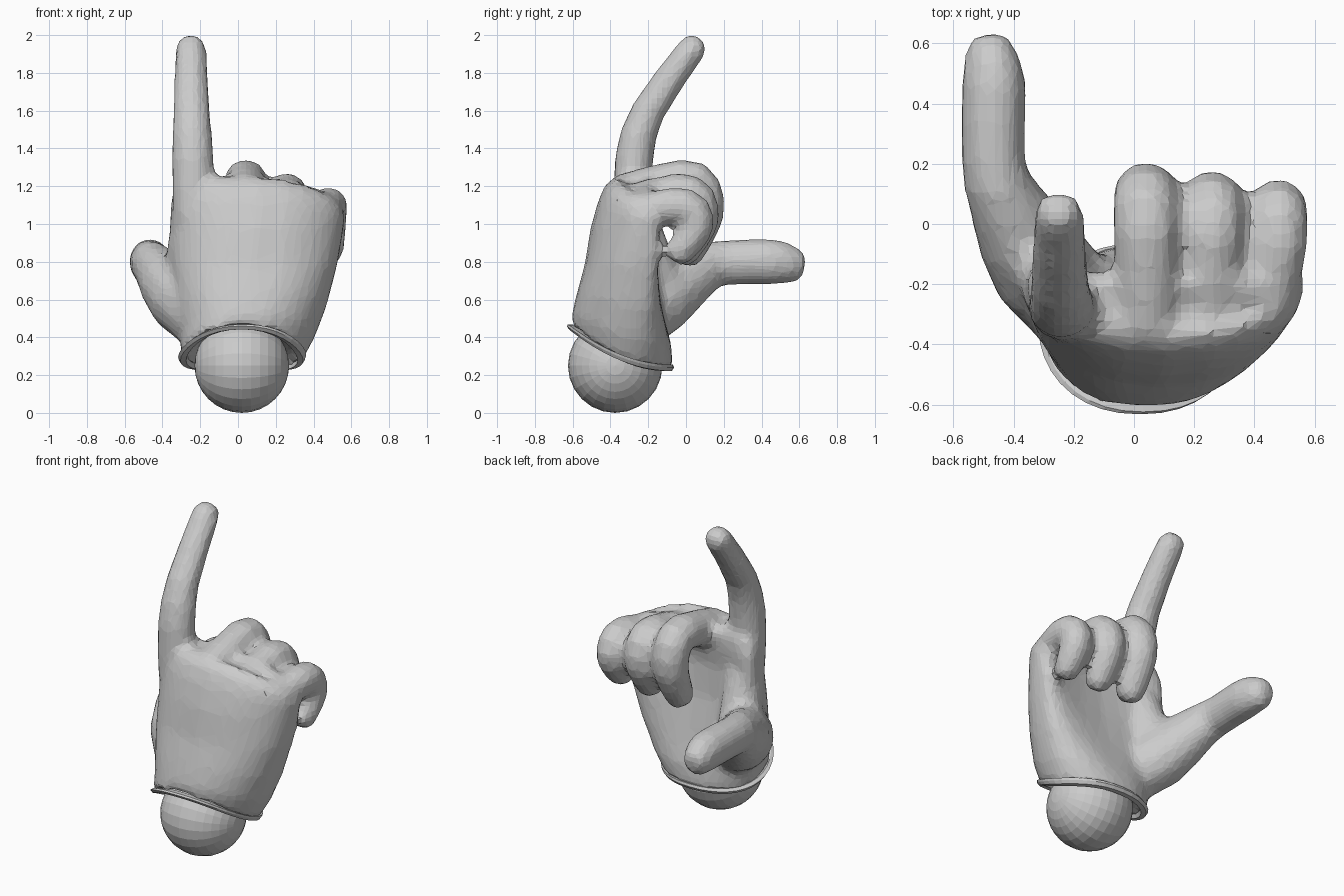
import bpy, bmesh, math
from mathutils import Vector

if "Cube" in bpy.data.objects:
    bpy.data.objects.remove(bpy.data.objects["Cube"])


def loft(name, rings, closed=False):
    """Skin a list of equal-length rings; cap both ends or close into a hoop."""
    bm = bmesh.new()
    rows = [[bm.verts.new(p) for p in r] for r in rings]
    n = len(rows[0])
    for a, b in zip(rows, rows[1:] + (rows[:1] if closed else [])):
        for i in range(n):
            j = (i + 1) % n
            bm.faces.new((a[i], a[j], b[j], b[i]))
    if not closed:
        bm.faces.new(rows[0][::-1])
        bm.faces.new(rows[-1])
    bmesh.ops.recalc_face_normals(bm, faces=bm.faces)
    me = bpy.data.meshes.new(name)
    bm.to_mesh(me)
    bm.free()
    ob = bpy.data.objects.new(name, me)
    bpy.context.collection.objects.link(ob)
    return ob


def smooth_path(keys):
    """Add a curve midpoint between each pair of (x, y, z, radius) keys."""
    k = [Vector(p) for p in keys]
    out = [k[0]]
    for i in range(len(k) - 1):
        before, after = k[max(i - 1, 0)], k[min(i + 2, len(k) - 1)]
        out += [(k[i] + k[i + 1]) * .5625 - (before + after) * .0625, k[i + 1]]
    return out


def finger(name, keys, depth=1, n=12):
    """Tube along a smoothed path with a rounded tip."""
    path = smooth_path(keys)
    pts = [p.to_3d() for p in path]
    rad = [p.w for p in path]
    tans = [(pts[min(i + 1, len(pts) - 1)] - pts[max(i - 1, 0)]).normalized()
            for i in range(len(pts))]
    end, t, r = pts[-1], tans[-1], rad[-1]
    pts += [end + t * r * .5, end + t * r * .85]
    rad += [r * .88, r * .5]
    tans += [t, t]
    rings = []
    for c, t, r in zip(pts, tans, rad):
        u = Vector((1, 0, 0))
        u = (u - t * t.x).normalized()
        v = t.cross(u) * depth
        angles = [2 * math.pi * (i + .5) / n for i in range(n)]
        rings.append([c + (u * math.cos(k) + v * math.sin(k)) * r for k in angles])
    return loft(name, rings)


def palm_ring(z, a, back, front, bend=0, drop=0, n=36):
    """Cupped rounded section: rear edge lifts near the wrist, little-finger side drops at the knuckles."""
    up = max(0, min(1, z - .24))
    lift = max(0, .22 - .4 * up)
    square = 1 - .3 * min(1, up * 2)
    out = []
    for i in range(n):
        k = 2 * math.pi * i / n
        c, s = math.cos(k), math.sin(k)
        c = math.copysign(abs(c) ** (square * .9), c)
        s = math.copysign(abs(s) ** square, s)
        x = .02 + .09 * math.sqrt(up) + a * c
        y = -.345 + .06 * up + s * (front if s > 0 else back) + bend * c * c
        out.append((x, y, z + lift * ((1 - s) / 2) ** 2 - drop * max(0, x - .1) ** 2))
    return out


# palm: hollow for the wrist, then sections up to the knuckles
hand = loft("hand", [palm_ring(*s) for s in (
    (.29, .26, .22, .22),
    (.235, .29, .25, .25),
    (.24, .325, .265, .275),
    (.36, .355, .265, .26, .02),
    (.54, .40, .25, .20, .06),
    (.78, .44, .225, .13, .10),
    (.98, .46, .205, .10, .12, .1),
    (1.12, .46, .175, .11, .10, .4),
    (1.21, .44, .14, .11, .07, .6),
    (1.255, .39, .08, .08, .05, .65))])

parts = []
# three curled fingers share one hook, each lower and shorter than the last
hook = ((-.35, -.075), (-.02, 0), (.08, -.05), (.095, -.2), (.015, -.375))
for i, name in enumerate(("middle_finger", "ring_finger", "little_finger")):
    r = .115 - .006 * i
    keys = []
    for j, (y, z) in enumerate(hook):
        x = .04 + .22 * i - (.02 * i if j == 0 else 0)
        back = .03 if j == 0 else -.022
        keys.append((x, y + back * i, 1.235 - .068 * i + z * (1 - .18 * i),
                     r * (.9, .97, .97, .92, .78)[j]))
    parts.append(finger(name, keys))

# pointing finger
parts.append(finger("index_finger", [
    (-.235, -.285, 1.04, .11), (-.24, -.275, 1.34, .114),
    (-.245, -.205, 1.59, .1), (-.25, .03, 1.925, .085)], .92))

# thumb and the web joining it to the index knuckle
parts.append(finger("thumb", [
    (-.12, -.34, .44, .15), (-.31, -.14, .61, .175), (-.43, .08, .76, .125),
    (-.468, .21, .795, .108), (-.465, .46, .80, .11), (-.475, .55, .785, .092)], 1.13))
parts.append(finger("thumb_web", [(-.28, -.13, .64, .13), (-.24, -.27, 1.06, .11)]))

# fuse into one skin and soften the joins
bpy.ops.object.select_all(action='DESELECT')
for ob in parts + [hand]:
    ob.select_set(True)
bpy.context.view_layer.objects.active = hand
bpy.ops.object.join()
m = hand.modifiers.new("fuse", 'REMESH')
m.mode, m.voxel_size = 'VOXEL', .028
m = hand.modifiers.new("soften", 'SMOOTH')
m.factor, m.iterations = .5, 5
m = hand.modifiers.new("facets", 'DECIMATE')
m.ratio = .35
for m in list(hand.modifiers):
    bpy.ops.object.modifier_apply(modifier=m.name)

# rolled cuff rim
loft("cuff_rim", [palm_ring(z, .325 + d, .275 + d, .27 + d) for z, d in
                  ((.255, .005), (.24, .012), (.222, 0), (.222, -.03), (.25, -.03))], closed=True)

# wrist ball
bpy.ops.mesh.primitive_uv_sphere_add(segments=24, ring_count=16, radius=.25,
                                     location=(.02, -.375, .25), rotation=(0, math.pi / 2, 0))
bpy.context.object.name = "wrist_ball"
